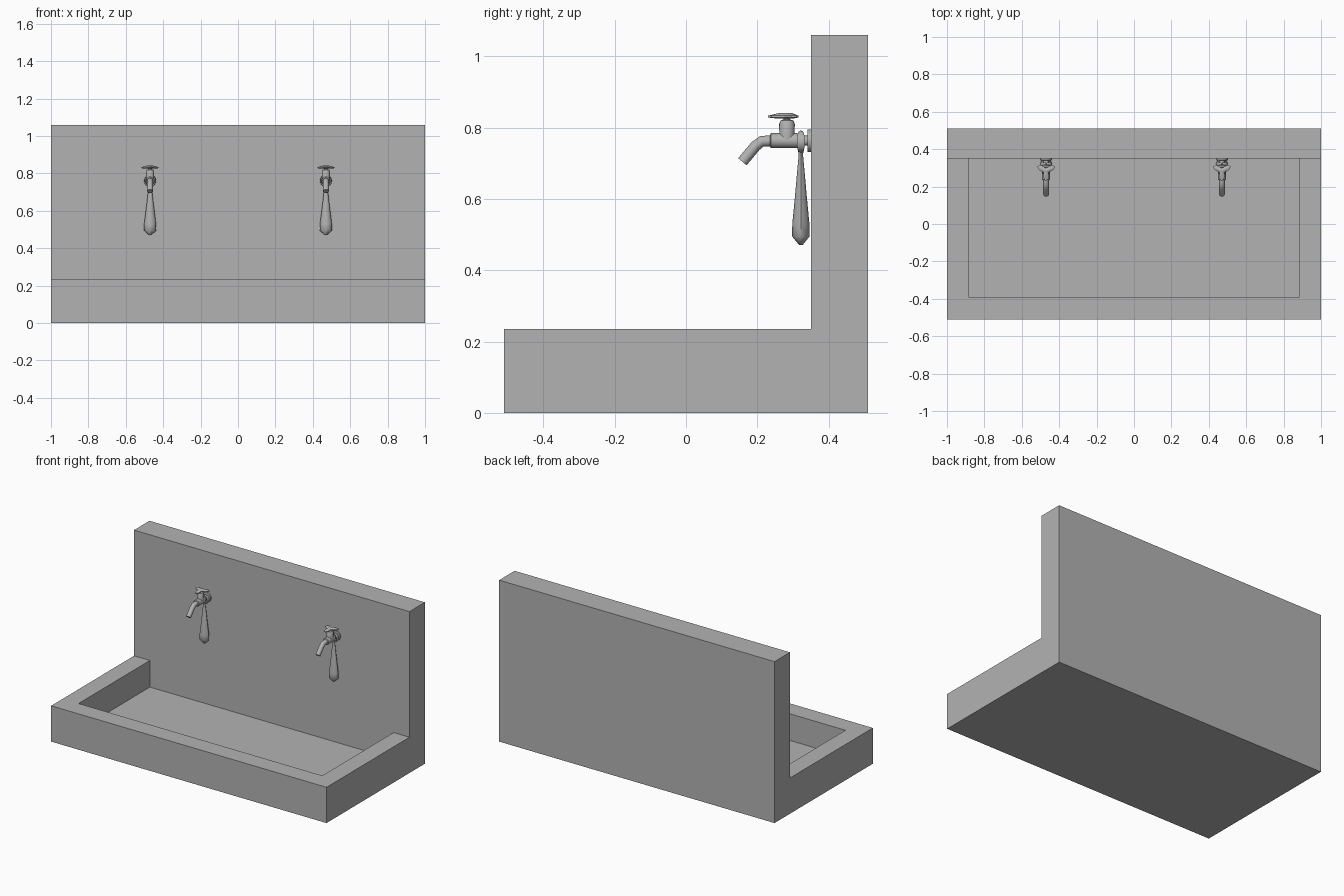
import bpy, bmesh, math
from mathutils import Vector, Matrix

if "Cube" in bpy.data.objects:
    bpy.data.objects.remove(bpy.data.objects["Cube"], do_unlink=True)

grey = bpy.data.materials.new("plain_grey")
grey.use_nodes = True
COLOUR = (0.45, 0.45, 0.45, 1)
grey.diffuse_color = COLOUR
grey.node_tree.nodes["Principled BSDF"].inputs["Base Color"].default_value = COLOUR

WALL_Y = 0.35
TAP_Z = 0.763


def finish(name, bm, smooth=None):
    bmesh.ops.recalc_face_normals(bm, faces=bm.faces)
    mesh = bpy.data.meshes.new(name)
    bm.to_mesh(mesh)
    bm.free()
    mesh.materials.append(grey)
    obj = bpy.data.objects.new(name, mesh)
    bpy.context.collection.objects.link(obj)
    bpy.ops.object.select_all(action='DESELECT')
    obj.select_set(True)
    bpy.context.view_layer.objects.active = obj
    if smooth:
        bpy.ops.object.shade_smooth_by_angle(angle=math.radians(smooth))
    return obj


def prism(name, outline, direction):
    """Closed outline extruded along a direction."""
    bm = bmesh.new()
    face = bm.faces.new([bm.verts.new(p) for p in outline])
    new = bmesh.ops.extrude_face_region(bm, geom=[face])["geom"]
    bmesh.ops.translate(bm, vec=direction,
                        verts=[v for v in new if isinstance(v, bmesh.types.BMVert)])
    return finish(name, bm)


def skin(bm, rings, closed=False):
    """Join matching rings of points into a tube."""
    loops = [[bm.verts.new(p) for p in ring] for ring in rings]
    pairs = list(zip(loops, loops[1:])) + ([(loops[-1], loops[0])] if closed else [])
    for a, b in pairs:
        for i in range(len(a)):
            j = (i + 1) % len(a)
            bm.faces.new((a[i], a[j], b[j], b[i]))
    if not closed:
        bm.faces.new(loops[0])
        bm.faces.new(loops[-1])


def circle(centre, u, v, n):
    return [centre + u * math.cos(math.tau * i / n) + v * math.sin(math.tau * i / n)
            for i in range(n)]


X, Y, Z = Vector((1, 0, 0)), Vector((0, 1, 0)), Vector((0, 0, 1))

# Trough and splash wall: one L-shaped solid with the basin cut out
side = [(-0.51, 0), (0.51, 0), (0.51, 1.06), (WALL_Y, 1.06), (WALL_Y, 0.235), (-0.51, 0.235)]
trough = prism("trough_and_wall", [(-1, y, z) for y, z in side], (2, 0, 0))
pit = [(-0.885, -0.39), (0.885, -0.39), (0.885, WALL_Y), (-0.885, WALL_Y)]
cutter = prism("basin_cutter", [(x, y, 0.06) for x, y in pit], (0, 0, 0.3))
cutter.hide_render = True
cut = trough.modifiers.new("basin", 'BOOLEAN')
cut.operation = 'DIFFERENCE'
cut.solver = 'EXACT'
cut.object = cutter
bpy.context.view_layer.objects.active = trough
bpy.ops.object.modifier_apply(modifier="basin")
bpy.data.objects.remove(cutter, do_unlink=True)


def build_tap(x, label):
    # Body with wall flange, turned about the y axis
    bm = bmesh.new()
    body = [(0.236, 0.017), (0.238, 0.021), (0.312, 0.021), (0.316, 0.014),
            (0.340, 0.014), (0.341, 0.032), (WALL_Y + 0.002, 0.032)]
    skin(bm, [circle(Vector((x, y, TAP_Z)), X * r, Z * r, 16) for y, r in body])
    finish(label + "_tap_body", bm, 40)

    # Valve stem, turned about the z axis
    bm = bmesh.new()
    stem = [(0.765, 0.021), (0.81, 0.022), (0.819, 0.018), (0.823, 0.009), (0.834, 0.009)]
    skin(bm, [circle(Vector((x, 0.283, z)), X * r, Y * r, 16) for z, r in stem])
    finish(label + "_valve_stem", bm, 40)

    # Bent spout swept along a short path
    bm = bmesh.new()
    path = [Vector((x, y, z)) for y, z in
            [(0.158, 0.704), (0.195, 0.748), (0.212, 0.761), (0.245, TAP_Z)]]
    rings = []
    for i, p in enumerate(path):
        t = (path[min(i + 1, 3)] - path[max(i - 1, 0)]).normalized()
        rings.append(circle(p, X * 0.0155, t.cross(X) * 0.0155, 12))
    skin(bm, rings)
    finish(label + "_spout", bm, 40)

    # Three-pointed handle with hollowed sides and a slight dome
    bm = bmesh.new()
    count = 24

    def star(scale, z):
        ring = []
        for i in range(count):
            a = math.tau * i / count
            r = scale * (0.017 + 0.036 * ((1 + math.cos(3 * a)) / 2) ** 1.6)
            ring.append(Vector((x + r * math.sin(a), 0.283 - r * math.cos(a), z)))
        return ring
    skin(bm, [star(0.5, 0.825), star(1, 0.828), star(1, 0.833), star(0.4, 0.841)])
    finish(label + "_handle", bm, 40)

    # Loop of the hanging bag around the pipe, widest at the sides
    bm = bmesh.new()
    rings = []
    for i in range(16):
        a = math.tau * i / 16
        out = Vector((math.cos(a), 0, math.sin(a)))
        centre = Vector((x, 0.322, TAP_Z - 0.003)) + out * 0.027
        half = 0.005 + 0.008 * abs(math.cos(a))
        rings.append(circle(centre, out * 0.005, Y * half, 6))
    skin(bm, rings, closed=True)
    finish(label + "_bag_loop", bm, 40)

    # Hanging bag: faceted drop, slimmer front to back
    bm = bmesh.new()
    bag = [(0.738, 0.012), (0.725, 0.008), (0.70, 0.011), (0.60, 0.023),
           (0.53, 0.032), (0.495, 0.033), (0.47, 0.006)]
    skin(bm, [circle(Vector((x, 0.322, z)), X * r, Y * r * 0.75, 8) for z, r in bag])
    finish(label + "_hanging_bag", bm, 50)


for x, label in ((0.47, "left"), (-0.47, "right")):
    build_tap(x, label)
